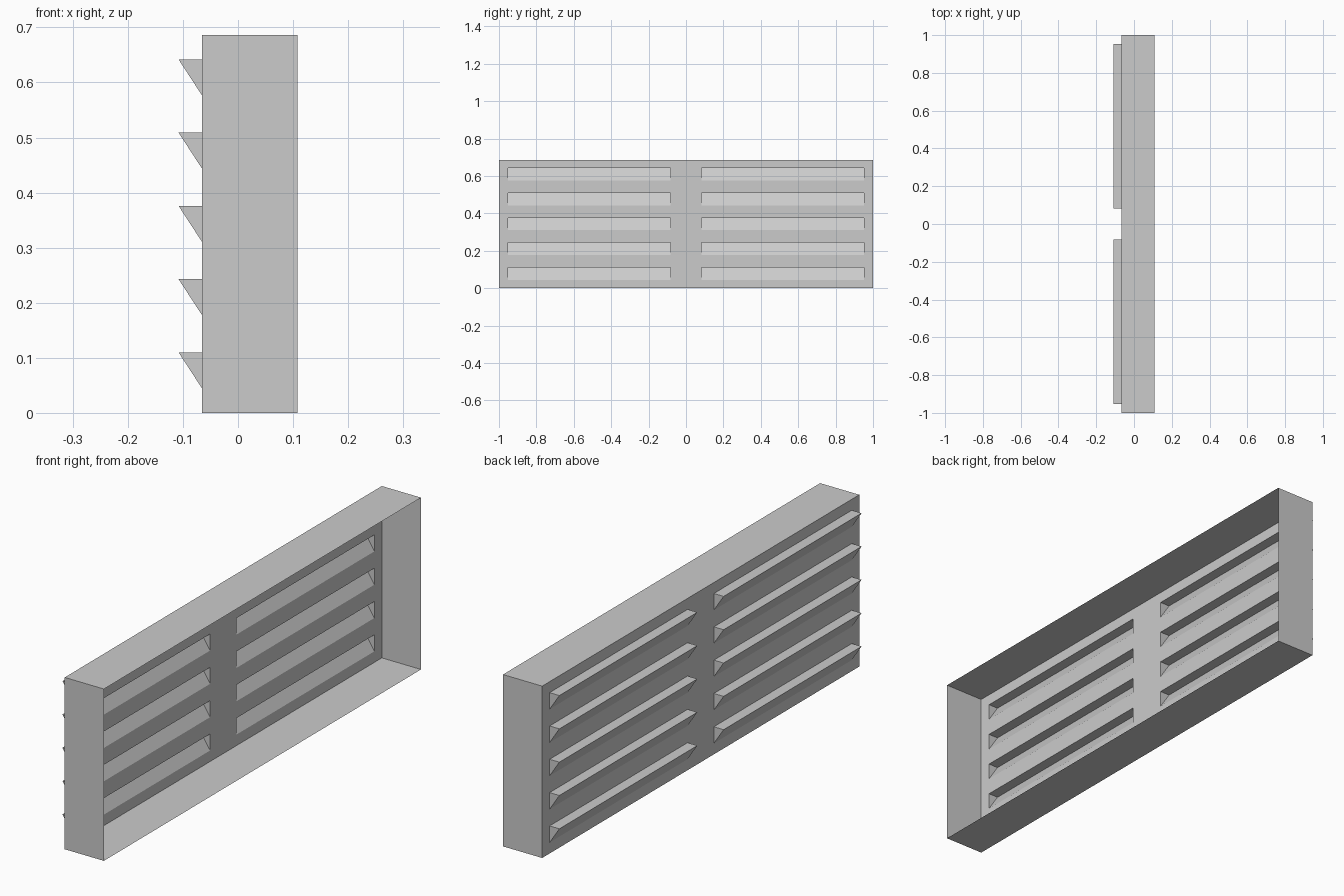
import bpy
import bmesh

cube = bpy.data.objects.get("Cube")
if cube:
    bpy.data.objects.remove(cube, do_unlink=True)

# Overall sizes
BACK, RIM, TIP = -0.065, 0.108, -0.108
HALF, HEIGHT = 1.0, 0.686
SLOT_IN, SLOT_OUT = 0.083, 0.953
SLOT_H = 0.066
TOPS = [0.11 + 0.133 * i for i in range(5)]

grey = bpy.data.materials.new("light grey")
grey.use_nodes = True
colour = (0.6, 0.6, 0.6, 1)
grey.diffuse_color = colour
grey.node_tree.nodes["Principled BSDF"].inputs["Base Color"].default_value = colour


def make_object(name, quads):
    """Turn a list of faces, given as corner points, into a welded mesh."""
    bm = bmesh.new()
    for corners in quads:
        bm.faces.new([bm.verts.new(p) for p in corners])
    bmesh.ops.remove_doubles(bm, verts=bm.verts, dist=0.0001)
    mesh = bpy.data.meshes.new(name)
    bm.to_mesh(mesh)
    bm.free()
    mesh.materials.append(grey)
    obj = bpy.data.objects.new(name, mesh)
    bpy.context.collection.objects.link(obj)
    return obj


# Slotted back panel: a grid of cells with the slot cells left open
ys = [-HALF, -SLOT_OUT, -SLOT_IN, SLOT_IN, SLOT_OUT, HALF]
zs = [0] + [z for top in TOPS for z in (top - SLOT_H, top)] + [HEIGHT]
panel = []
for i, (y0, y1) in enumerate(zip(ys, ys[1:])):
    for j, (z0, z1) in enumerate(zip(zs, zs[1:])):
        if not (i % 2 and j % 2):
            panel.append([(BACK, y0, z0), (BACK, y0, z1),
                          (BACK, y1, z1), (BACK, y1, z0)])
make_object("slotted_panel", panel)

# Thin sheet frame around the panel, open towards +x
loop = [(-HALF, 0), (HALF, 0), (HALF, HEIGHT), (-HALF, HEIGHT)]
frame = []
for (ya, za), (yb, zb) in zip(loop, loop[1:] + loop[:1]):
    frame.append([(BACK, ya, za), (BACK, yb, zb), (RIM, yb, zb), (RIM, ya, za)])
make_object("frame", frame)


# Wedge-shaped louvre hoods, hollow behind each slot
def louvre(name, y0, y1, top):
    a, b = [[(BACK, y, top), (TIP, y, top), (BACK, y, top - SLOT_H)]
            for y in (y0, y1)]
    make_object(name, [
        [a[0], b[0], b[1], a[1]],
        [a[1], b[1], b[2], a[2]],
        a, b[::-1],
    ])


for row, top in enumerate(TOPS, 1):
    louvre(f"louvre_front_{row}", -SLOT_OUT, -SLOT_IN, top)
    louvre(f"louvre_back_{row}", SLOT_IN, SLOT_OUT, top)
